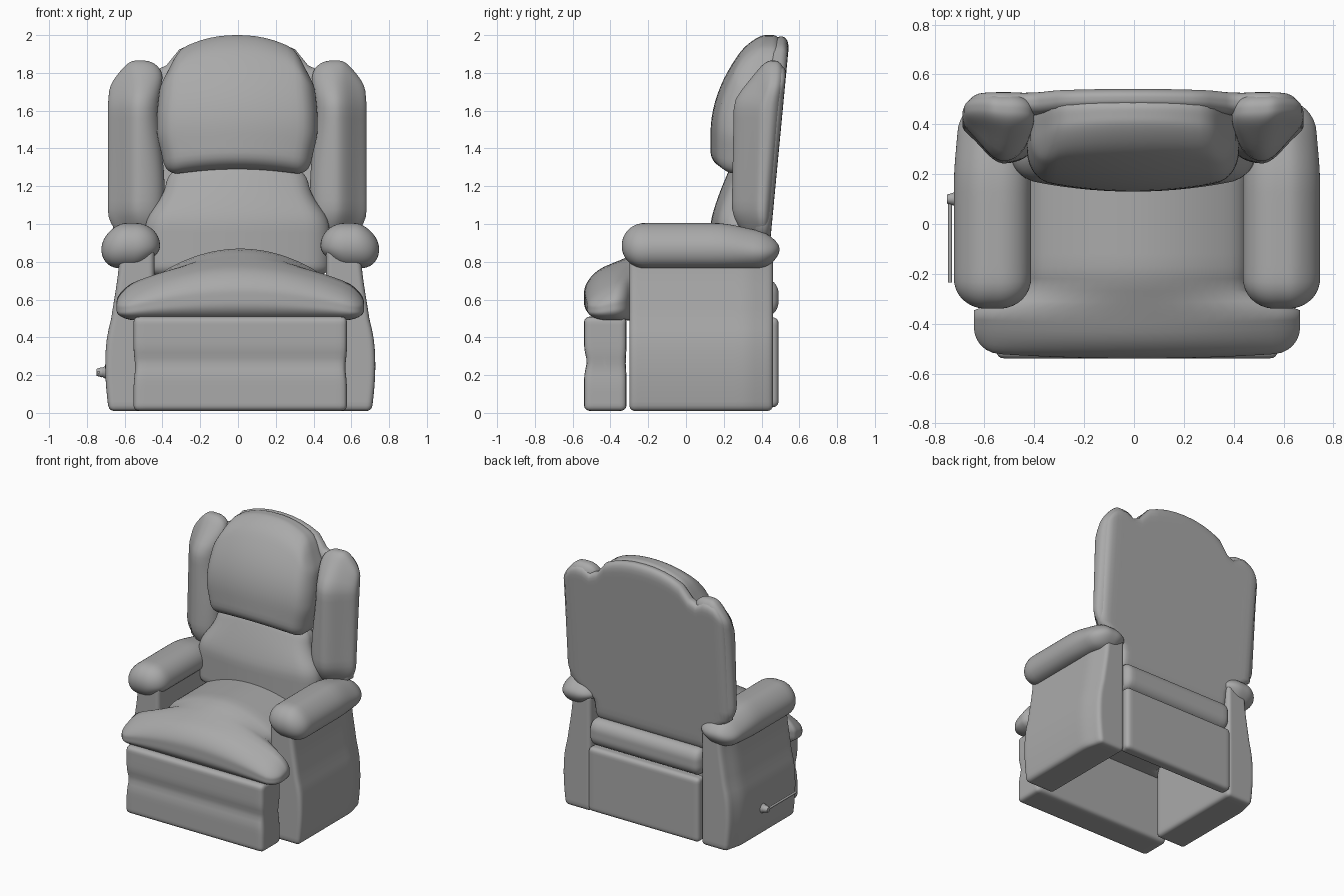
import bpy, bmesh, math
from mathutils import Vector

if "Cube" in bpy.data.objects:
    bpy.data.objects.remove(bpy.data.objects["Cube"], do_unlink=True)

fabric = bpy.data.materials.new("warm_grey_fabric")
fabric.use_nodes = True
GREY = (0.4, 0.4, 0.4, 1)
fabric.diffuse_color = GREY
fabric.node_tree.nodes["Principled BSDF"].inputs["Base Color"].default_value = GREY

BASE = 0.012   # centre line of the base and arms
BACK = -0.004  # centre line of the reclining back


def finish(name, bm):
    bmesh.ops.recalc_face_normals(bm, faces=bm.faces)
    mesh = bpy.data.meshes.new(name)
    bm.to_mesh(mesh)
    bm.free()
    mesh.materials.append(fabric)
    for poly in mesh.polygons:
        poly.use_smooth = True
    obj = bpy.data.objects.new(name, mesh)
    bpy.context.collection.objects.link(obj)
    return obj


def soft_box(name, lo, hi, radius, shape=None, side=1, centre=BASE, cuts=25):
    """Box with elliptical rounded edges, then bent by a shape function."""
    bm = bmesh.new()
    bmesh.ops.create_cube(bm, size=2)
    bmesh.ops.subdivide_edges(bm, edges=bm.edges[:], cuts=cuts, use_grid_fill=True)
    for v in bm.verts:
        core, offset = [0] * 3, Vector()
        for i in range(3):
            # crowd the rows towards the edges so the rounding stays fine
            t = math.sin(v.co[i] * math.pi / 2)
            p = (lo[i] + hi[i]) / 2 + t * (hi[i] - lo[i]) / 2
            core[i] = min(max(p, lo[i] + radius[i]), hi[i] - radius[i])
            offset[i] = (p - core[i]) / radius[i]
        if offset.length > 0:
            offset *= max(abs(c) for c in offset) / offset.length
        p = Vector(core[i] + offset[i] * radius[i] for i in range(3))
        if shape:
            p = Vector(shape(*p))
        v.co = (p.x * side + centre, p.y, p.z)
    return finish(name, bm)


def step(a, b, t):
    t = min(max((t - a) / (b - a), 0), 1)
    return t * t * (3 - 2 * t)


def crown(x):
    """Height of the scalloped top edge at x, without the wings."""
    return 2.0 - 0.9 * abs(x) ** 2.2 - 0.07 * step(0.3, 0.42, abs(x))


def lean(z):
    return 0.095 * (z - 0.95)


# Seat: T-shaped cushion with a domed top and rolled front lip
def seat_shape(x, y, z):
    narrow = 1 - 0.3 * step(-0.36, -0.27, y)
    up = (z - 0.49) / 0.38
    front = min(max((-0.2 - y) / 0.34, 0), 1)
    z -= up * (0.15 * (x / 0.65) ** 2 + 0.14 * front)
    y += 0.025 * (x / 0.65) ** 2 * front
    return x * narrow, y, z


soft_box("seat_cushion", (-0.655, -0.54, 0.49), (0.655, 0.3, 0.87),
         (0.1, 0.11, 0.15), seat_shape)


# Footrest: padded front panel with a shallow crease
def footrest_shape(x, y, z):
    y += 0.014 * math.exp(-((z - 0.27) / 0.05) ** 2) * (1 if y < -0.43 else -0.3)
    return x * (1 - 0.015 * math.exp(-((z - 0.24) / 0.06) ** 2)), y, z


soft_box("footrest", (-0.565, -0.54, 0.01), (0.565, -0.315, 0.51),
         (0.03, 0.035, 0.03), footrest_shape)


# Lumbar cushion: tapering towards the top
def lumbar_shape(x, y, z):
    front = (0.4 - y) / 0.27
    x *= 1 - 0.24 * step(0.95, 1.32, z)
    y += front * (0.5 * max(z - 1.0, 0) ** 1.3 + 0.25 * x * x)
    z -= 0.45 * x * x * step(1.0, 1.3, z)
    return x, y, z


soft_box("lumbar_cushion", (-0.49, 0.13, 0.72), (0.49, 0.4, 1.34),
         (0.1, 0.1, 0.06), lumbar_shape, centre=BACK)


# Head cushion: full pillow sloping back to the crown
def head_shape(x, y, z):
    front = max(0.52 - y, 0) / 0.39
    y -= 0.1 * (1 - front) * step(2.0, 1.3, z)
    top = step(1.35, 2.0, z)
    z += top * (crown(x) - 2.0) - (1 - top) * 0.2 * x * x
    y += front * (0.85 * max(z - 1.48, 0) ** 2 + 0.3 * x * x)
    x *= 1 - 0.06 * step(1.55, 1.85, z) - 0.08 * step(1.5, 1.3, z)
    return x, y, z


soft_box("head_cushion", (-0.425, 0.13, 1.29), (0.425, 0.52, 2.0),
         (0.09, 0.15, 0.09), head_shape, centre=BACK)


# Back shell: leaning panel, narrow between the arms, scalloped on top
def shell_shape(x, y, z):
    wide = 0.7 + 0.3 * step(0.83, 0.98, z)
    outer = step(0.39, 0.48, abs(x))
    top = (crown(x) - 0.008) * (1 - outer) + 1.84 * outer
    top -= 0.1 * step(0.55, 0.7, abs(x))
    if z > 1.2:
        z = 1.2 + (z - 1.2) * (top - 1.2) / 0.8
    return x * wide, y + lean(z), z


soft_box("back_shell", (-0.66, 0.36, 0.69), (0.66, 0.45, 2.0),
         (0.06, 0.04, 0.07), shell_shape, centre=BACK)

# Lower back: padded roll and skirt panel
soft_box("back_roll", (-0.46, 0.33, 0.51), (0.46, 0.49, 0.71), (0.05, 0.07, 0.08))
soft_box("back_skirt", (-0.455, 0.4, 0.03), (0.455, 0.49, 0.505), (0.03, 0.03, 0.03))


# Wings: side bolsters with a slanted front and rounded top
def wing_shape(x, y, z):
    front = (0.45 - y) / 0.21
    push = 0.15 * step(1.62, 1.9, z) + 0.04 * step(1.1, 0.92, z)
    push += 0.1 * step(0.52, 0.69, x)
    y += lean(z) * (1 - 0.8 * front) + front * 0.16 * math.tanh(push / 0.14)
    z -= 0.05 * step(0.56, 0.69, x) * step(1.5, 1.85, z)
    x -= 0.02 * step(1.6, 1.86, z) + 0.02 * step(1.08, 0.94, z)
    x -= 0.015 * math.sin((z - 0.95) * 7) * step(0.55, 0.4, x)
    return x, y, z


# Side panels: outer face leaning in above a gentle belly, narrower at the back
def panel_shape(x, y, z):
    outer = step(0.45, 0.7, x)
    x += outer * 0.02 * math.sin(min(z / 0.5, 1) * math.pi)
    x -= outer * 0.03 * step(0.3, 0.46, y)
    return x - 0.055 * outer * step(0.35, 0.85, z), y, z


# Armrests: fat rolls dropping and rounding off at the back
def arm_shape(x, y, z):
    back = step(0.15, 0.48, y)
    z -= 0.05 * back * step(0.8, 1.0, z)
    x -= 0.02 * back * step(0.5, 0.73, x)
    z += 0.03 * step(0.58, 0.43, x) * step(0.9, 0.76, z)
    z -= 0.02 * step(0.6, 0.74, x)
    return x, y, z


for label, side in (("left", 1), ("right", -1)):
    soft_box(label + "_wing", (0.4, 0.24, 0.92), (0.685, 0.45, 1.865),
             (0.12, 0.095, 0.12), wing_shape, side, centre=BACK)
    soft_box(label + "_side_panel", (0.455, -0.3, 0.01), (0.695, 0.46, 0.88),
             (0.03, 0.03, 0.03), panel_shape, side)
    soft_box(label + "_armrest", (0.425, -0.34, 0.765), (0.735, 0.495, 1.005),
             (0.13, 0.12, 0.119), arm_shape, side)


# Recline lever: flared pivot, knob and rod on the right side
def cone(name, start, end, r1, r2):
    a, b = Vector(start), Vector(end)
    bm = bmesh.new()
    bmesh.ops.create_cone(bm, cap_ends=True, segments=20, radius1=r1, radius2=r2,
                          depth=(b - a).length)
    turn = Vector((0, 0, 1)).rotation_difference(b - a)
    for v in bm.verts:
        v.co = turn @ v.co + (a + b) / 2
    obj = finish(name, bm)
    bpy.context.view_layer.objects.active = obj
    obj.select_set(True)
    bpy.ops.object.shade_smooth_by_angle(angle=math.radians(40))
    obj.select_set(False)


cone("lever_pivot", (-0.67, 0.1, 0.215), (-0.725, 0.1, 0.215), 0.055, 0.02)
cone("lever_knob", (-0.72, 0.1, 0.215), (-0.75, 0.1, 0.215), 0.027, 0.018)
cone("lever_rod", (-0.738, 0.11, 0.215), (-0.738, -0.235, 0.215), 0.008, 0.008)
